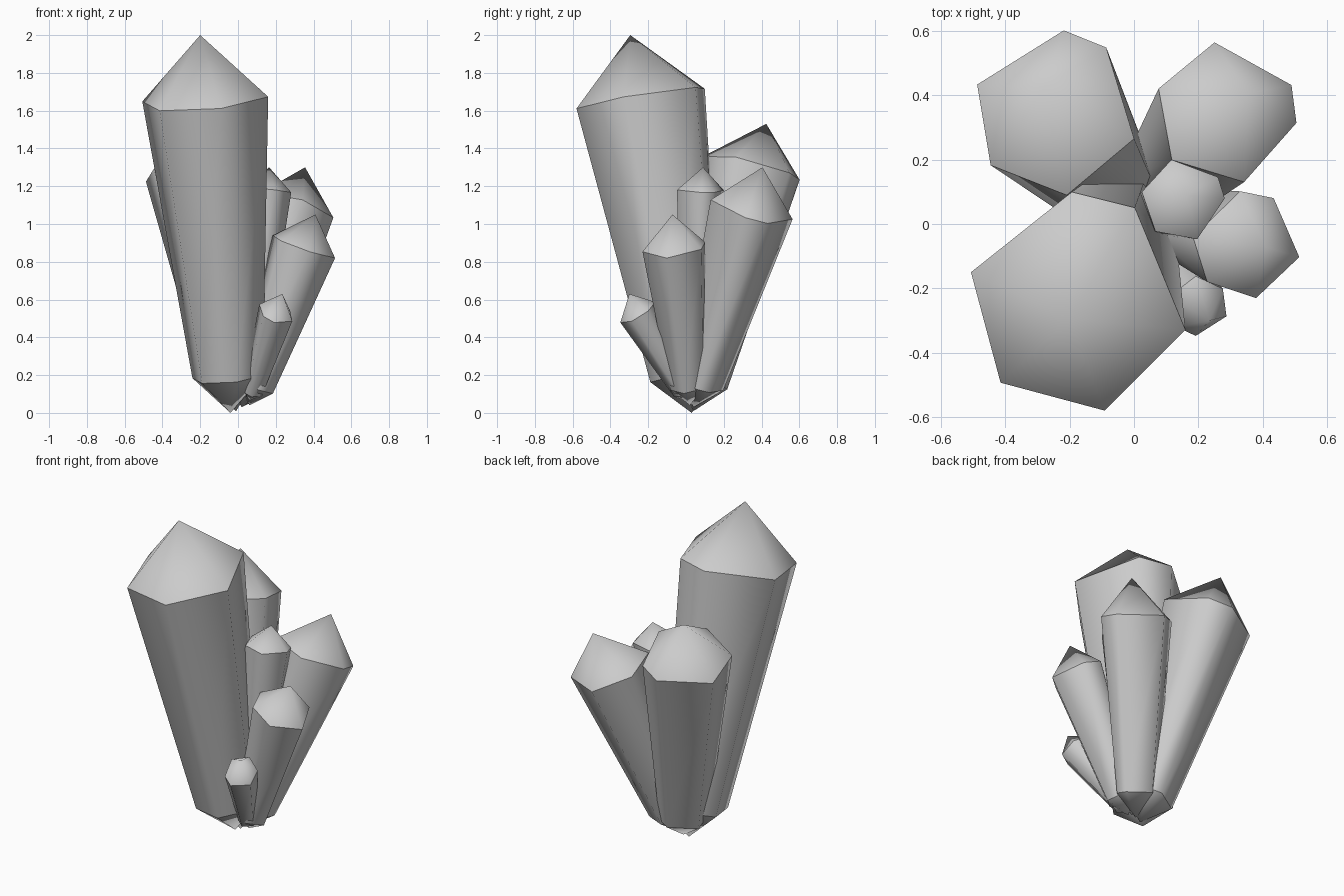
import bpy, bmesh
from math import cos, sin, radians
from mathutils import Vector

if "Cube" in bpy.data.objects:
    bpy.data.objects.remove(bpy.data.objects["Cube"])


def crystal(name, base, tip, shoulder, radius, angles, foot=0.095, taper=0.56):
    """Six-sided tapered shaft with a point at each end, rings square to its axis."""
    base, tip, shoulder = Vector(base), Vector(tip), Vector(shoulder)
    axis = shoulder - base
    bm = bmesh.new()

    def ring(centre, r):
        verts = []
        for a in angles:
            x, y = r * cos(radians(a)), r * sin(radians(a))
            z = -(axis.x * x + axis.y * y) / axis.z
            verts.append(bm.verts.new(centre + Vector((x, y, z))))
        return verts

    low = ring(base.lerp(shoulder, foot / 0.83), radius * taper)
    high = ring(shoulder, radius)
    bottom, top = bm.verts.new(base), bm.verts.new(tip)
    n = len(angles)
    for i in range(n):
        j = (i + 1) % n
        bm.faces.new((low[i], low[j], high[j], high[i]))
        bm.faces.new((high[i], high[j], top))
        bm.faces.new((low[j], low[i], bottom))
    # smooth shaft and points, crisp rings between them
    for f in bm.faces:
        f.smooth = True
    for loop in (low, high):
        for i in range(n):
            bm.edges.get((loop[i], loop[(i + 1) % n])).smooth = False
    bmesh.ops.recalc_face_normals(bm, faces=bm.faces)
    me = bpy.data.meshes.new(name)
    bm.to_mesh(me)
    bm.free()
    ob = bpy.data.objects.new(name, me)
    bpy.context.collection.objects.link(ob)
    return ob


# main tall crystal
crystal("tall_crystal", (-0.04, 0.03, 0.0), (-0.2, -0.295, 2.0), (-0.175, -0.245, 1.66),
        0.345, (59, 93, 164, 226, 284, 346))
# two medium crystals at the back
crystal("back_left_crystal", (-0.01, 0.04, 0.01), (-0.28, 0.425, 1.53), (-0.245, 0.345, 1.29),
        0.258, (52, 84, 160, 219, 278, 342))
crystal("back_right_crystal", (0.02, 0.04, 0.03), (0.355, 0.405, 1.3), (0.285, 0.345, 1.08),
        0.222, (23, 99, 160, 221, 285, 352))
# slim upright crystal in the middle
crystal("middle_crystal", (0.04, 0.03, 0.04), (0.165, 0.09, 1.3), (0.152, 0.075, 1.18),
        0.13, (33, 106, 169, 229, 290, 362))
# small crystals leaning out on the right
crystal("right_crystal", (0.06, 0.02, 0.04), (0.41, -0.072, 1.05), (0.35, -0.065, 0.88),
        0.168, (60, 97, 172, 223, 280, 347))
crystal("front_small_crystal", (0.06, 0.02, 0.06), (0.235, -0.3, 0.63), (0.2, -0.255, 0.53),
        0.093, (35, 95, 160, 225, 265, 340))
